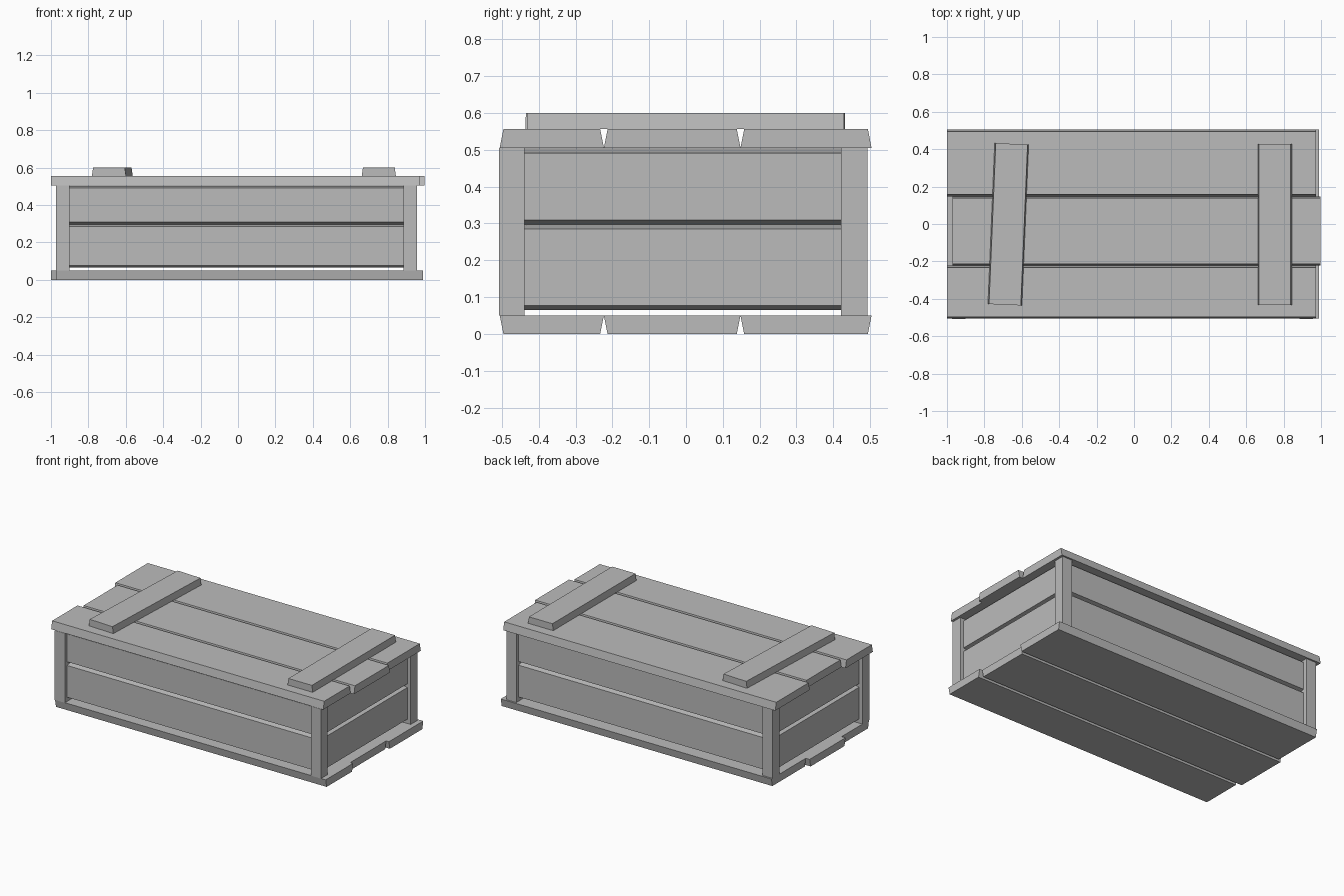
import bpy, bmesh, math
from mathutils import Matrix, Vector

cube = bpy.data.objects.get("Cube")
if cube:
    bpy.data.objects.remove(cube, do_unlink=True)

grey = bpy.data.materials.new("plain_grey_wood")
grey.use_nodes = True
grey.diffuse_color = (0.5, 0.5, 0.5, 1)
grey.node_tree.nodes["Principled BSDF"].inputs["Base Color"].default_value = (0.5, 0.5, 0.5, 1)


def plank(name, along, across, thick, wide, narrow, run, taper=0.0):
    """Board whose long edges are cut in by taper on its narrow face.
    wide and narrow are the face positions measured along thick."""
    along, across, thick = Vector(along), Vector(across), Vector(thick)
    lo, hi, start, end = run
    profile = [(lo, wide), (hi, wide), (hi - taper, narrow), (lo + taper, narrow)]
    bm = bmesh.new()
    verts = [bm.verts.new(across * a + thick * t + along * start) for a, t in profile]
    face = bm.faces.new(verts)
    grown = bmesh.ops.extrude_face_region(bm, geom=[face])["geom"]
    bmesh.ops.translate(bm, vec=along * (end - start),
                        verts=[g for g in grown if isinstance(g, bmesh.types.BMVert)])
    bmesh.ops.recalc_face_normals(bm, faces=bm.faces[:])
    mesh = bpy.data.meshes.new(name)
    bm.to_mesh(mesh)
    bm.free()
    mesh.materials.append(grey)
    obj = bpy.data.objects.new(name, mesh)
    bpy.context.collection.objects.link(obj)
    return obj


X, Y, Z = (1, 0, 0), (0, 1, 0), (0, 0, 1)

# Lid and base boards, the middle one shifted endways
edges = [-0.506, -0.223, 0.148, 0.504]
for i, label in enumerate(("front", "middle", "back")):
    lo, hi = edges[i], edges[i + 1]
    lid_ends = (-0.97, 0.997) if i == 1 else (-1.0, 0.972)
    base_ends = (-1.0, 0.97) if i == 1 else (-0.972, 0.99)
    plank(f"lid_board_{label}", X, Y, Z, 0.505, 0.556, (lo, hi, *lid_ends), 0.01)
    plank(f"base_board_{label}", X, Y, Z, 0.05, 0.0, (lo, hi, *base_ends), 0.01)

# Corner posts
for side, x0, x1 in (("right", -0.973, -0.9), ("left", 0.885, 0.957)):
    for end, y0, y1 in (("front", -0.508, -0.438), ("back", 0.421, 0.493)):
        plank(f"post_{end}_{side}", Z, X, Y, y0, y1, (x0, x1, 0.05, 0.505))

# Wall boards set back between the posts
for label, z0, z1 in (("lower", 0.065, 0.297), ("upper", 0.297, 0.503)):
    for side, inner, outer in (("front", -0.433, -0.483), ("back", 0.418, 0.468)):
        plank(f"{side}_wall_{label}", X, Z, Y, inner, outer, (z0, z1, -0.9, 0.885), 0.012)
    for side, inner, outer in (("right", -0.898, -0.948), ("left", 0.882, 0.932)):
        plank(f"{side}_wall_{label}", Y, Z, X, inner, outer, (z0, z1, -0.438, 0.421), 0.012)

# Battens across the lid, one slightly askew
for side, x, turn in (("right", -0.672, -2.4), ("left", 0.753, 0)):
    batten = plank(f"batten_{side}", Y, X, Z, 0.556, 0.6,
                   (-0.091, 0.091, -0.432, 0.429), 0.006)
    batten.data.transform(Matrix.Translation((x, 0, 0)) @ Matrix.Rotation(math.radians(turn), 4, "Z"))
